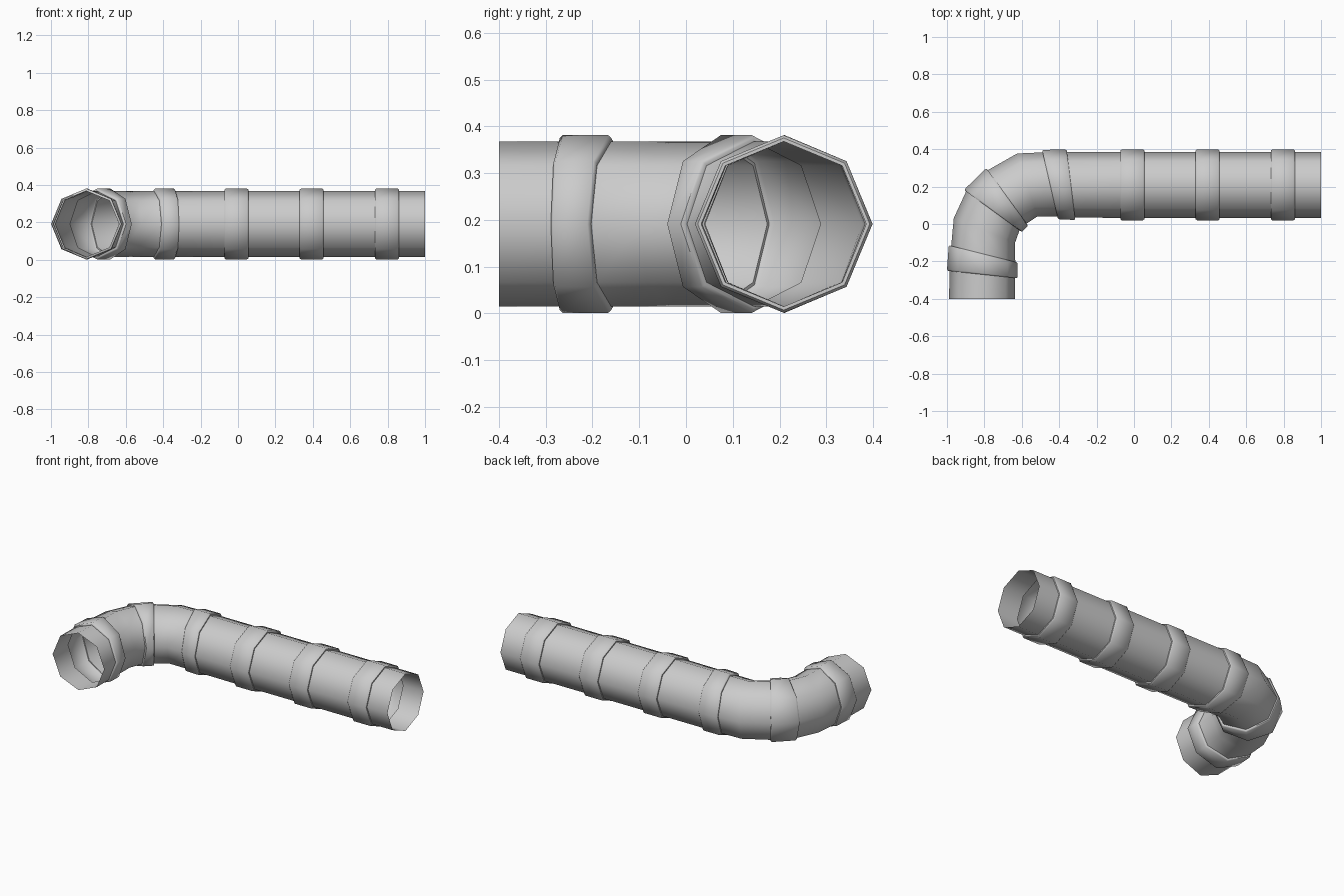
import bpy, bmesh
from math import sin, cos, tau, radians

if "Cube" in bpy.data.objects:
    bpy.data.objects.remove(bpy.data.objects["Cube"])

SIDES, R_PIPE, R_LIP, R_COLLAR, Z = 8, 0.1765, 0.184, 0.19, 0.191


def loft(name, rings):
    """Open octagonal skin through rings of (x, y, turn in degrees, radius)."""
    bm = bmesh.new()
    loops = []
    for x, y, turn, r in rings:
        t = radians(turn)
        loop = []
        for i in range(SIDES):
            a = tau * i / SIDES
            d = r * cos(a)
            loop.append(bm.verts.new((x - d * sin(t), y + d * cos(t), Z + r * sin(a))))
        loops.append(loop)
    for a, b in zip(loops, loops[1:]):
        for i in range(SIDES):
            j = (i + 1) % SIDES
            bm.faces.new((a[i], b[i], b[j], a[j]))
    # normals point away from the pipe axis
    bm.normal_update()
    f = bm.faces[:][0]
    x, y = rings[0][:2]
    c = f.calc_center_median()
    axis_to_face = c.copy()
    axis_to_face.x, axis_to_face.y, axis_to_face.z = 0, c.y - y, c.z - Z
    bmesh.ops.recalc_face_normals(bm, faces=bm.faces[:])
    me = bpy.data.meshes.new(name)
    bm.to_mesh(me)
    bm.free()
    ob = bpy.data.objects.new(name, me)
    bpy.context.collection.objects.link(ob)
    bpy.ops.object.select_all(action='DESELECT')
    ob.select_set(True)
    bpy.context.view_layer.objects.active = ob
    bpy.ops.object.shade_smooth_by_angle(angle=radians(50))
    return ob


def between(a, b, t):
    return tuple(p + (q - p) * t for p, q in zip(a, b))


# Collar end sections along the pipe: (x, y, turn)
Y = 0.209
collars = [
    ((0.86, Y, 0), (0.732, Y, 0)),
    ((0.457, Y, 0), (0.33, Y, 0)),
    ((0.055, Y, 0), (-0.073, Y, 0)),
    ((-0.337, 0.210, 7), (-0.449, 0.211, 13)),
    ((-0.678, 0.145, 36), (-0.755, 0.07, 54)),
    ((-0.806, -0.16, 76), (-0.811, -0.27, 84)),
]
# Extra bend sections in the pipe that follows a collar
bends = {3: [(-0.57, 0.209, 18)], 4: [(-0.80, -0.035, 68)]}

# Raised collars with a small chamfer
for n, (a, b) in enumerate(collars):
    loft(f"collar_{n + 1}", [
        (*a, R_PIPE), (*a, R_LIP), (*between(a, b, 0.06), R_COLLAR),
        (*between(a, b, 0.94), R_COLLAR), (*b, R_LIP), (*b, R_PIPE)])

# Pipe lengths between the collars
start = (1.0, Y, 0)
for n, (a, b) in enumerate(collars):
    mid = bends.get(n - 1, [])
    loft(f"pipe_section_{n + 1}", [(*s, R_PIPE) for s in [start, *mid, a]])
    start = b
loft("pipe_open_end", [(*start, R_PIPE), (-0.812, -0.4, 90, R_PIPE)])
